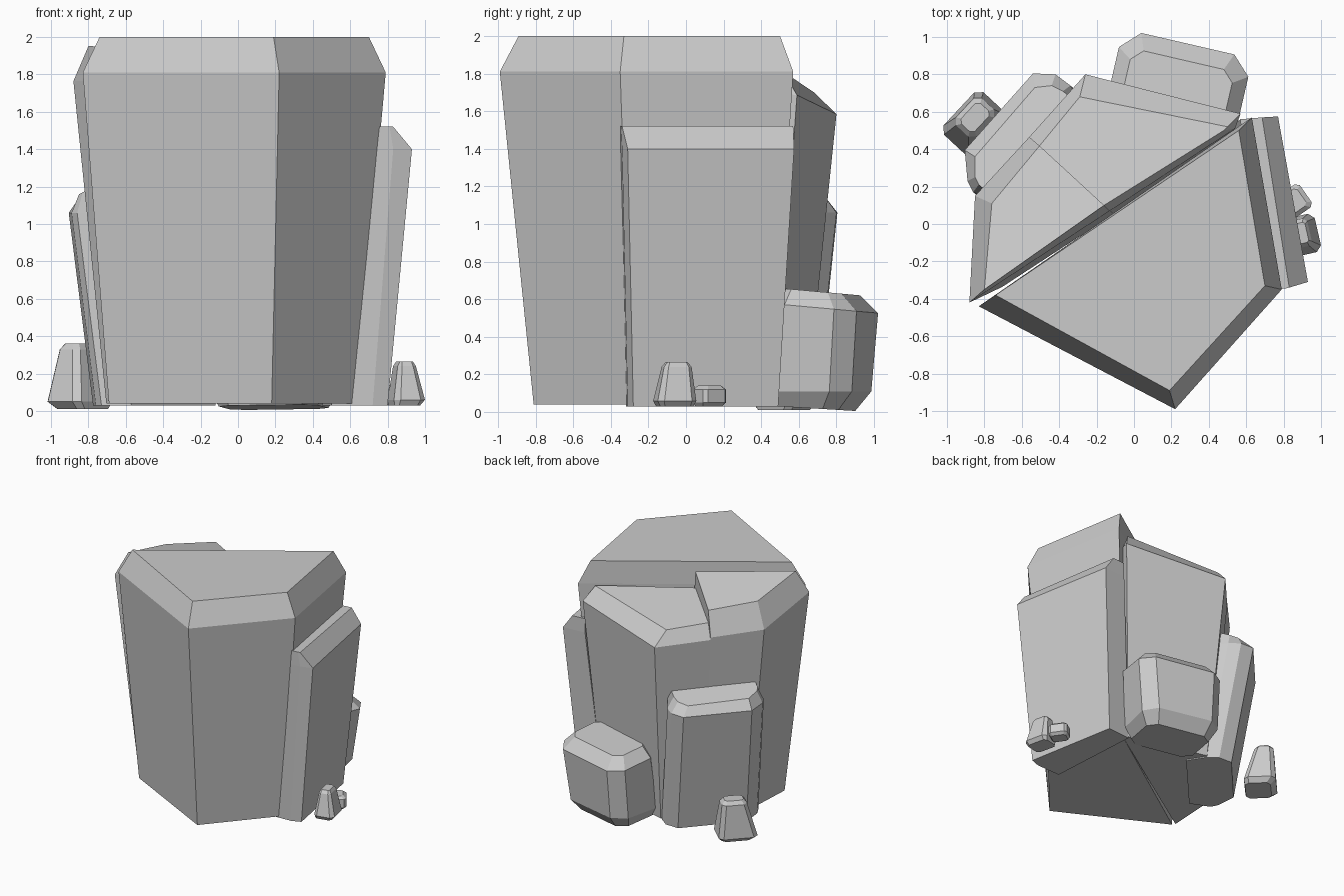
import bpy, bmesh, math


def back_plane(z, slope):
    """Height falling off away from the split between the two big blocks."""
    return lambda x, y: z - slope * (-0.55 * x + 0.835 * y - 0.15)


def loft(name, rings):
    """Closed flat-faced solid through rings of (points, height)."""
    bm = bmesh.new()
    loops = []
    for pts, z in rings:
        loops.append([bm.verts.new((x, y, z(x, y) if callable(z) else z)) for x, y in pts])
    n = len(loops[0])
    for a, b in zip(loops, loops[1:]):
        for i in range(n):
            j = (i + 1) % n
            bm.faces.new((a[i], a[j], b[j], b[i]))
    bm.faces.new(loops[0][::-1])
    bm.faces.new(loops[-1])
    bmesh.ops.recalc_face_normals(bm, faces=bm.faces[:])
    me = bpy.data.meshes.new(name)
    bm.to_mesh(me)
    bm.free()
    ob = bpy.data.objects.new(name, me)
    bpy.context.collection.objects.link(ob)
    return ob


def scaled(pts, s):
    return [(x * s, y * s) for x, y in pts]


def chunk(name, angle, levels):
    """Cut-corner block: levels are (cx, cy, half length, half width, corner cut, z)."""
    c, s = math.cos(math.radians(angle)), math.sin(math.radians(angle))
    rings = []
    for cx, cy, a, b, k, z in levels:
        loc = [(-a + k, -b), (a - k, -b), (a, -b + k), (a, b - k),
               (a - k, b), (-a + k, b), (-a, b - k), (-a, -b + k)]
        rings.append(([(cx + u * c - v * s, cy + u * s + v * c) for u, v in loc], z))
    return loft(name, rings)


# Large front block
loft("front_block", [
    ([(-0.69, -0.36), (0.18, -0.81), (0.63, -0.29), (0.51, 0.46)], 0.04),
    ([(-0.83, -0.44), (0.22, -0.99), (0.79, -0.35), (0.63, 0.57)], 1.81),
    ([(-0.74, -0.38), (0.19, -0.89), (0.70, -0.33), (0.56, 0.50)], 2.0)])

# Back block, split in two stepped halves
high = [(-0.88, -0.42), (-0.13, 0.07), (-0.56, 0.465), (-0.85, 0.15)]
loft("back_block_high", [
    (scaled(high, 0.8), 0.04),
    (high, back_plane(1.76, 0.25)),
    ([(-0.80, -0.35), (-0.16, 0.10), (-0.505, 0.418), (-0.76, 0.11)], back_plane(1.95, 0.26))])
low = [(-0.13, 0.07), (0.54, 0.51), (0.57, 0.59), (-0.26, 0.80), (-0.56, 0.465)]
loft("back_block_low", [
    (scaled(low, 0.8), 0.04),
    (low, back_plane(1.69, 0.16)),
    ([(-0.16, 0.10), (0.48, 0.50), (0.50, 0.52), (-0.29, 0.68), (-0.505, 0.418)],
     back_plane(1.81, 0.19))])

# Slab on the right side
loft("right_slab", [
    ([(0.50, -0.32), (0.72, -0.31), (0.80, -0.28), (0.66, 0.49), (0.45, 0.47)], 0.03),
    ([(0.60, -0.36), (0.83, -0.34), (0.93, -0.31), (0.77, 0.575), (0.57, 0.56)], 1.40),
    ([(0.60, -0.36), (0.81, -0.345), (0.83, -0.34), (0.685, 0.57), (0.57, 0.56)], 1.52)])

# Slab at the back left
slab = [(-0.70, 0.10), (-0.86, 0.17), (-0.89, 0.23), (-0.905, 0.395),
        (-0.54, 0.805), (-0.42, 0.80), (-0.34, 0.74), (-0.25, 0.60)]
loft("back_left_slab", [
    ([(x + 0.13, y - 0.11) for x, y in slab], 0.03),
    (slab, 1.06),
    ([(-0.70, 0.10), (-0.83, 0.21), (-0.85, 0.25), (-0.85, 0.36),
      (-0.53, 0.73), (-0.44, 0.74), (-0.38, 0.71), (-0.25, 0.60)],
     lambda x, y: 1.14 + 0.25 * (0.9 - (-x + y) * 0.75))])

# Bevelled boulder at the back
chunk("back_boulder", -13, [
    (0.19, 0.66, 0.27, 0.20, 0.07, lambda x, y: 0.03 - 0.06 * (y - 0.5)),
    (0.20, 0.69, 0.33, 0.25, 0.10, 0.11),
    (0.235, 0.735, 0.355, 0.235, 0.10, lambda x, y: 0.60 - 0.09 * (y - 0.2)),
    (0.23, 0.72, 0.28, 0.16, 0.06, lambda x, y: 0.65 - 0.09 * (y - 0.6))])

# Small stones around the foot
chunk("left_stone", 47, [
    (-0.83, 0.52, 0.12, 0.10, 0.03, 0.01),
    (-0.845, 0.53, 0.155, 0.125, 0.035, 0.05),
    (-0.85, 0.57, 0.10, 0.075, 0.03, 0.33),
    (-0.85, 0.57, 0.075, 0.05, 0.02, 0.36)])
chunk("right_stone_large", 103, [
    (0.89, -0.06, 0.09, 0.07, 0.02, 0.03),
    (0.90, -0.06, 0.105, 0.085, 0.03, 0.06),
    (0.89, -0.05, 0.075, 0.05, 0.02, 0.24),
    (0.89, -0.05, 0.055, 0.035, 0.01, 0.265)])
chunk("right_stone_small", 125, [
    (0.86, 0.12, 0.06, 0.05, 0.015, 0.03),
    (0.865, 0.125, 0.075, 0.065, 0.02, 0.05),
    (0.865, 0.125, 0.075, 0.065, 0.02, 0.12),
    (0.86, 0.125, 0.055, 0.045, 0.015, 0.14)])
